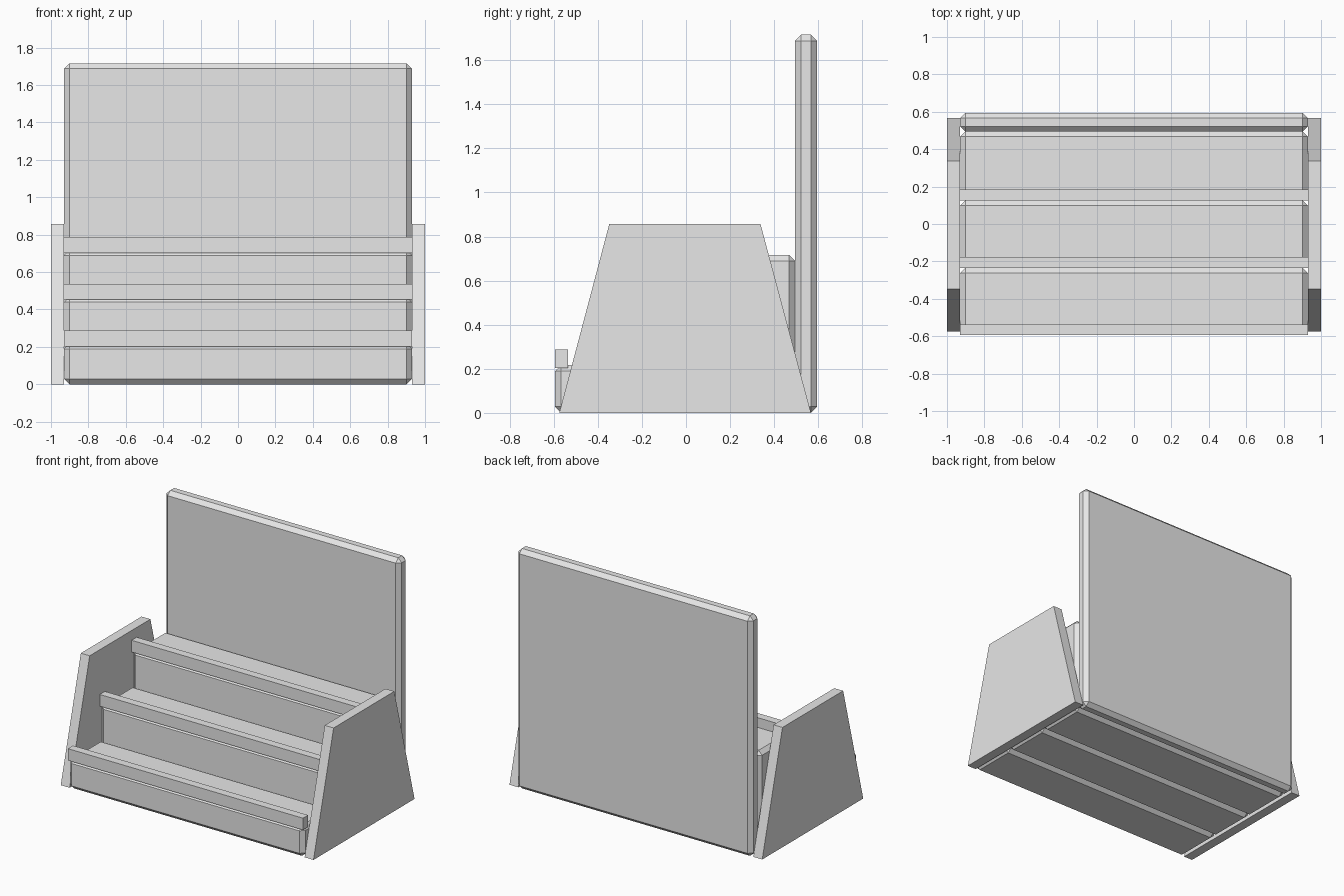
import bpy
import bmesh

cube = bpy.data.objects.get("Cube")
if cube:
    bpy.data.objects.remove(cube, do_unlink=True)

grey = bpy.data.materials.new("light_grey")
grey.use_nodes = True
grey.diffuse_color = (0.8, 0.8, 0.8, 1)
grey.node_tree.nodes["Principled BSDF"].inputs["Base Color"].default_value = (0.8, 0.8, 0.8, 1)

HALF_WIDTH = 0.93   # inside face of the side panels
CHAMFER = 0.028


def prism(name, profile, x0, x1, chamfer=0):
    """Extrude a (y, z) profile from x0 to x1, optionally chamfering its edges."""
    bm = bmesh.new()
    face = bm.faces.new([bm.verts.new((x0, y, z)) for y, z in profile])
    result = bmesh.ops.extrude_face_region(bm, geom=[face])
    verts = [v for v in result["geom"] if isinstance(v, bmesh.types.BMVert)]
    bmesh.ops.translate(bm, verts=verts, vec=(x1 - x0, 0, 0))
    bmesh.ops.recalc_face_normals(bm, faces=bm.faces[:])
    if chamfer:
        bmesh.ops.bevel(bm, geom=bm.edges[:], offset=chamfer, segments=1,
                        affect='EDGES', profile=0.5)
    mesh = bpy.data.meshes.new(name)
    bm.to_mesh(mesh)
    bm.free()
    mesh.materials.append(grey)
    obj = bpy.data.objects.new(name, mesh)
    bpy.context.collection.objects.link(obj)
    return obj


def board(name, y0, y1, z0, z1, chamfer=0):
    profile = [(y0, z0), (y1, z0), (y1, z1), (y0, z1)]
    return prism(name, profile, -HALF_WIDTH, HALF_WIDTH, chamfer)


# Tapered side panels
side_profile = [(-0.575, 0), (0.567, 0), (0.338, 0.857), (-0.348, 0.857)]
for side, sign in (("left", 1), ("right", -1)):
    prism(side + "_side_panel", side_profile, sign * HALF_WIDTH, sign)

# Tall back panel
board("back_panel", 0.494, 0.594, 0, 1.716, CHAMFER)

# Three stepped shelves, each with a lip along its front edge
fronts = [-0.594, -0.234, 0.126, 0.496]
for i, name in enumerate(("lower", "middle", "upper")):
    top = 0.217 + 0.25 * i
    board(name + "_step", fronts[i], fronts[i + 1], 0, top, CHAMFER)
    board(name + "_lip", fronts[i], fronts[i] + 0.058, top - 0.014, top + 0.07)
